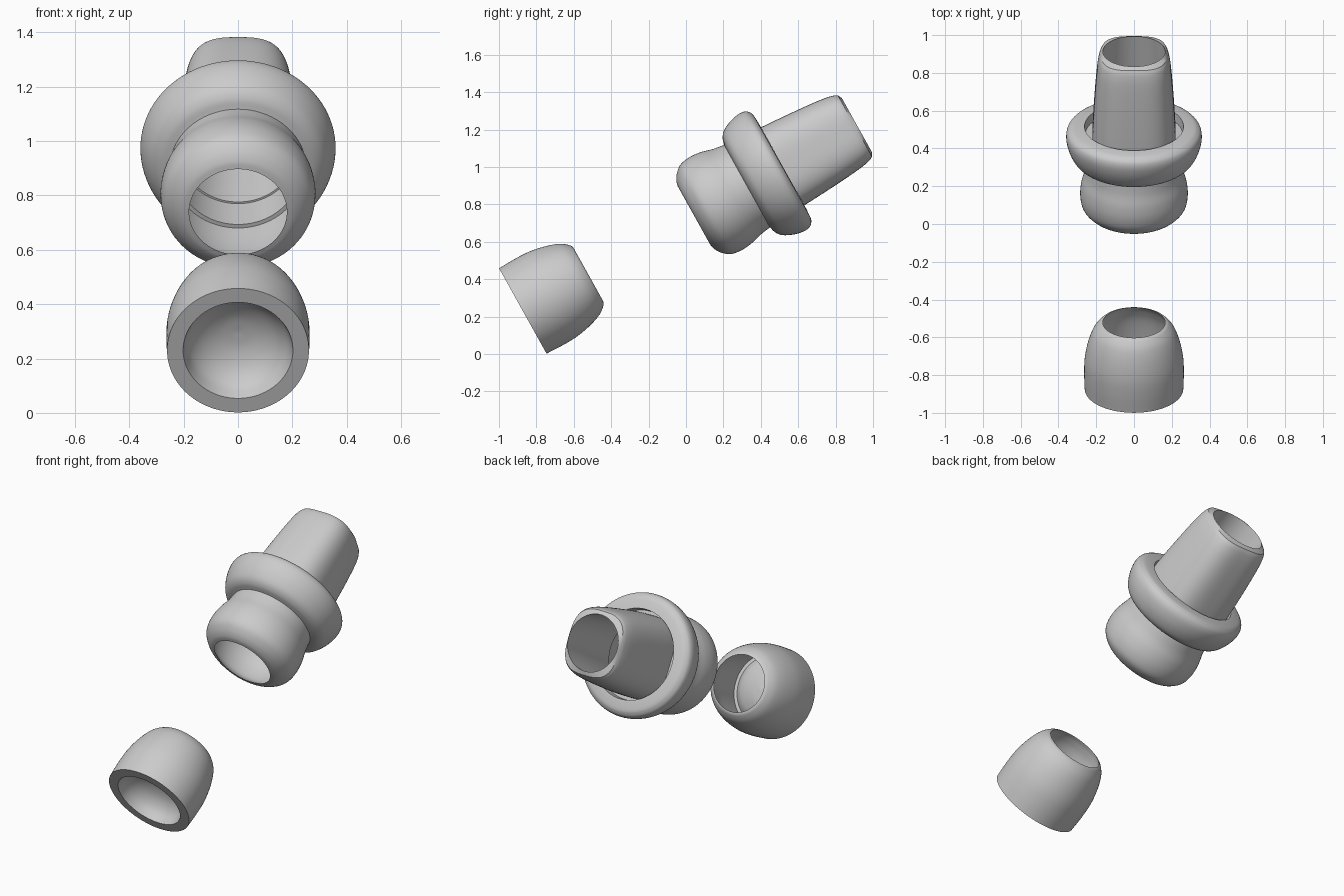
import bpy, bmesh, math
from mathutils import Matrix, Vector

if "Cube" in bpy.data.objects:
    bpy.data.objects.remove(bpy.data.objects["Cube"])

# Shared tilted axis: all parts are turned around it
AXIS = Matrix.Translation((0, -0.8725, 0.230)) @ Matrix.Rotation(-math.radians(60.9), 4, 'X')
SEGMENTS = 96


def smooth_run(pts, n=5):
    """Catmull-Rom curve through (height, radius) points."""
    if len(pts) < 3:
        return [Vector(p) for p in pts]
    p = [Vector(q) for q in pts]
    p = [2 * p[0] - p[1]] + p + [2 * p[-1] - p[-2]]
    out = []
    for i in range(1, len(p) - 2):
        a, b, c, d = p[i - 1:i + 3]
        for k in range(n):
            t = k / n
            out.append(0.5 * (2 * b + (c - a) * t + (2 * a - 5 * b + 4 * c - d) * t * t
                              + (3 * b - a - 3 * c + d) * t ** 3))
    out.append(p[-2])
    return out


def lathe(name, runs, shape=None):
    """Revolve smooth runs joined by sharp corners into a closed wall."""
    prof = []
    for run in runs:
        for q in smooth_run(run):
            if not prof or (q - prof[-1]).length > 1e-5:
                prof.append(q)
    if prof[0].y > 1e-6 and (prof[0] - prof[-1]).length > 1e-5:
        prof.append(prof[0])
    bm = bmesh.new()
    vs = [bm.verts.new((max(q.y, 0), 0, q.x)) for q in prof]
    es = [bm.edges.new(e) for e in zip(vs, vs[1:])]
    bmesh.ops.spin(bm, geom=vs + es, cent=(0, 0, 0), axis=(0, 0, 1),
                   angle=math.tau, steps=SEGMENTS, use_merge=False)
    bmesh.ops.remove_doubles(bm, verts=bm.verts, dist=1e-5)
    if shape:
        for v in bm.verts:
            shape(v.co)
    bmesh.ops.recalc_face_normals(bm, faces=bm.faces)
    me = bpy.data.meshes.new(name)
    bm.to_mesh(me)
    bm.free()
    ob = bpy.data.objects.new(name, me)
    ob.matrix_world = AXIS
    bpy.context.collection.objects.link(ob)
    bpy.ops.object.select_all(action='DESELECT')
    ob.select_set(True)
    bpy.context.view_layer.objects.active = ob
    bpy.ops.object.shade_smooth_by_angle(angle=math.radians(32))


def square_off(co):
    """Turn the shaft's round outer skin into a rounded square."""
    r = math.hypot(co.x, co.y)
    if r < 0.235 - 0.09 * (co.z - 1.36):
        return
    c, s = abs(co.x / r), abs(co.y / r)
    k = (c ** 3 + s ** 3) ** (-1 / 3)
    co.x *= k * 0.92
    co.y *= k


# Lower cap: domed dish underneath, deep pocket on top
lathe("end_cap", [
    [(0.14, 0), (0.132, 0.07), (0.105, 0.135), (0.06, 0.18), (0, 0.202)],
    [(0, 0.202), (0, 0.261)],
    [(0, 0.261), (0.1, 0.264), (0.19, 0.26), (0.28, 0.242), (0.35, 0.216),
     (0.39, 0.185), (0.401, 0.165)],
    [(0.401, 0.165), (0.36, 0.185), (0.28, 0.205), (0.08, 0.22)],
    [(0.08, 0.22), (0.08, 0.2)],
    [(0.08, 0.2), (0.12, 0.155), (0.15, 0.08), (0.16, 0)],
])

# Collar: rounded nose, neck and wide flange with a shallow back recess
lathe("collar", [
    [(1.048, 0.18), (1.056, 0.21), (1.08, 0.245), (1.12, 0.275), (1.18, 0.285),
     (1.245, 0.279), (1.31, 0.262), (1.372, 0.252)],
    [(1.372, 0.252), (1.384, 0.29), (1.412, 0.322), (1.467, 0.348), (1.523, 0.359),
     (1.56, 0.353), (1.58, 0.333), (1.587, 0.315)],
    [(1.587, 0.315), (1.59, 0.262)],
    [(1.59, 0.262), (1.54, 0.258)],
    [(1.54, 0.258), (1.54, 0.215)],
    [(1.54, 0.215), (1.357, 0.225)],
    [(1.357, 0.225), (1.357, 0.24)],
    [(1.357, 0.24), (1.25, 0.25), (1.17, 0.247), (1.09, 0.222), (1.048, 0.18)],
])

# Hollow tapered shaft, squared outside and round inside
lathe("shaft", [
    [(1.5, 0.24), (1.6, 0.238), (1.8, 0.225), (1.94, 0.212), (2.005, 0.2), (2.032, 0.188)],
    [(2.032, 0.188), (2.044, 0.165)],
    [(2.044, 0.165), (1.97, 0.17), (1.8, 0.182), (1.6, 0.2), (1.5, 0.21)],
    [(1.5, 0.21), (1.5, 0.24)],
], square_off)
